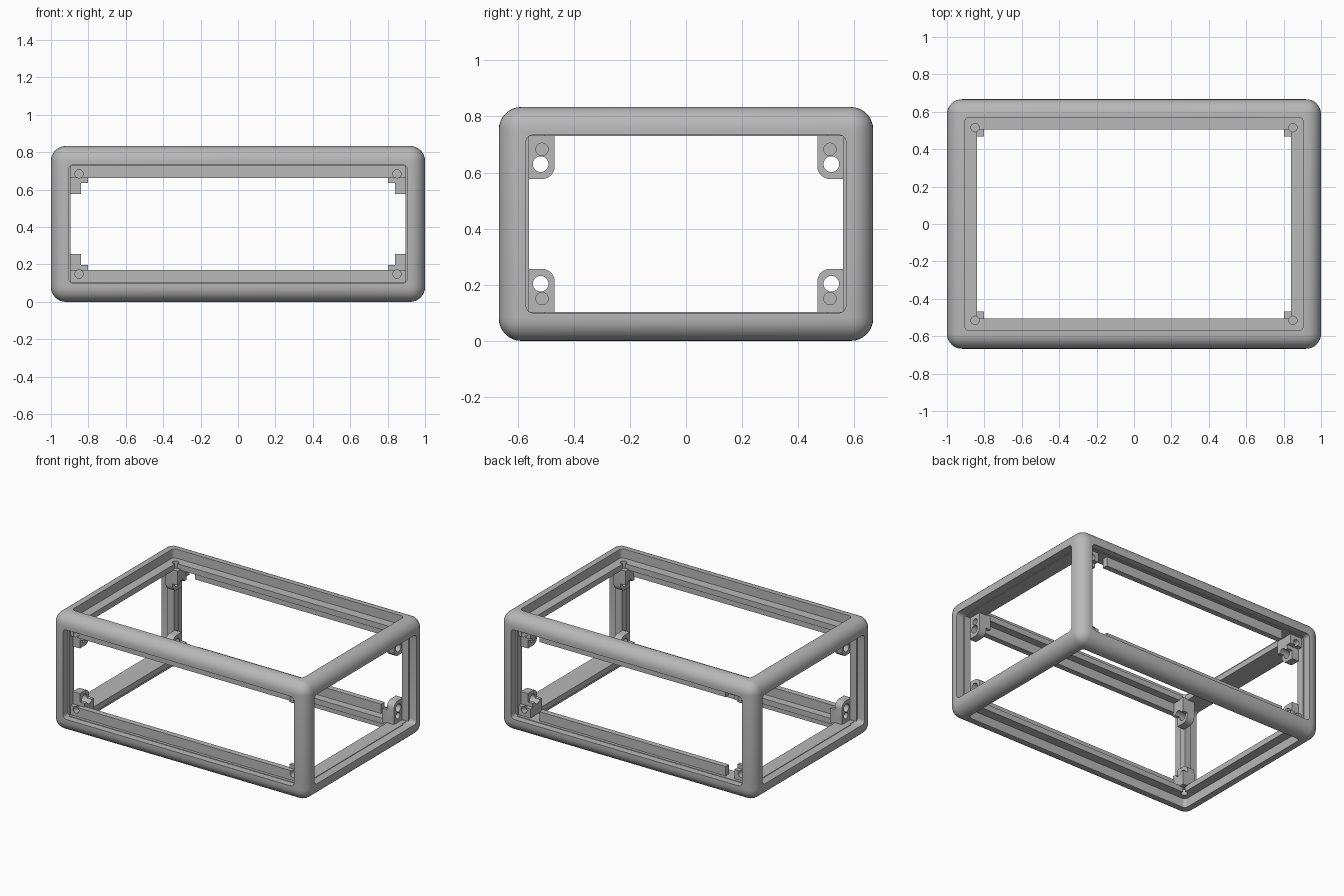
import bpy, bmesh, math
from mathutils import Matrix, Vector

cube = bpy.data.objects.get("Cube")
if cube:
    bpy.data.objects.remove(cube, do_unlink=True)

LIFT = 0.4167                      # height of the centre above the floor
HALF = (1.0, 0.667, LIFT)          # outer half sizes
OPEN = (0.905, 0.57, 0.317)        # half sizes of the openings
SIGNS = (-1, 1)

grey = bpy.data.materials.new("plain_grey")
grey.use_nodes = True
grey.diffuse_color = (0.48, 0.48, 0.48, 1)
bsdf = grey.node_tree.nodes["Principled BSDF"]
bsdf.inputs["Base Color"].default_value = grey.diffuse_color
bsdf.inputs["Roughness"].default_value = 0.6


def box(bm, lo, hi):
    """Add a box between two corners given in any order; return its vertices."""
    lo, hi = Vector(lo), Vector(hi)
    size = [abs(a - b) for a, b in zip(lo, hi)]
    mat = Matrix.Translation((lo + hi) / 2) @ Matrix.Diagonal((*size, 1))
    return bmesh.ops.create_cube(bm, size=1, matrix=mat)["verts"]


def round_edges(bm, edges, radius, segments):
    bmesh.ops.bevel(bm, geom=edges, offset=radius, segments=segments,
                    profile=0.5, affect='EDGES', clamp_overlap=True)


def along(edge, axis):
    d = edge.verts[0].co - edge.verts[1].co
    return abs(d[axis]) > 0.99 * d.length


def rod(bm, axis, centre, radius, length):
    turn = Vector((0, 0, 1)).rotation_difference(
        Vector([float(i == axis) for i in range(3)])).to_matrix().to_4x4()
    bmesh.ops.create_cone(bm, cap_ends=True, segments=24, radius1=radius,
                          radius2=radius, depth=length,
                          matrix=Matrix.Translation(centre) @ turn)


def finish(bm, name):
    mesh = bpy.data.meshes.new(name)
    bm.to_mesh(mesh)
    bm.free()
    obj = bpy.data.objects.new(name, mesh)
    obj.location.z = LIFT
    mesh.materials.append(grey)
    bpy.context.collection.objects.link(obj)
    return obj


def cut(obj, cutters):
    bpy.context.view_layer.update()
    bpy.context.view_layer.objects.active = obj
    for c in cutters:
        mod = obj.modifiers.new("cut", 'BOOLEAN')
        mod.operation, mod.solver, mod.object = 'DIFFERENCE', 'EXACT', c
        bpy.ops.object.modifier_apply(modifier=mod.name)


def smooth(obj):
    bpy.ops.object.select_all(action='DESELECT')
    obj.select_set(True)
    bpy.context.view_layer.objects.active = obj
    bpy.ops.object.shade_smooth_by_angle(angle=math.radians(35))


# Outer frame: a rounded box with an opening through each axis
bm = bmesh.new()
box(bm, [-h for h in HALF], HALF)
round_edges(bm, bm.edges[:], 0.08, 8)
frame = finish(bm, "outer_frame")

openings = []
for axis in range(3):
    bm = bmesh.new()
    half = [2 if i == axis else OPEN[i] for i in range(3)]
    box(bm, [-h for h in half], half)
    round_edges(bm, [e for e in bm.edges if along(e, axis)], 0.025, 5)
    openings.append(finish(bm, "opening_cutter"))
cut(frame, openings)
smooth(frame)

# Screw holes for every corner, blind ones plus one through hole
bm = bmesh.new()
for sx in SIGNS:
    for sy in SIGNS:
        for sz in SIGNS:
            rod(bm, 0, (sx * 0.89, sy * 0.513, sz * 0.266), 0.022, 0.07)
            rod(bm, 0, (sx * 0.85, sy * 0.518, sz * 0.213), 0.028, 0.3)
            rod(bm, 1, (sx * 0.85, sy * 0.60, sz * 0.268), 0.022, 0.09)
            rod(bm, 2, (sx * 0.85, sy * 0.515, sz * 0.35), 0.022, 0.08)
holes = finish(bm, "screw_hole_cutter")

# Long flanges that carry the front and back panels; the back ones are notched
for name, sy, spans in (("front", -1, [(-0.91, 0.91)]),
                        ("back", 1, [(-0.91, -0.80), (-0.73, 0.73), (0.80, 0.91)])):
    for level, sz in (("lower", -1), ("upper", 1)):
        bm = bmesh.new()
        for x0, x1 in spans:
            box(bm, (x0, sy * 0.56, sz * 0.247), (x1, sy * 0.60, sz * 0.34))
        cut(finish(bm, f"{name}_{level}_flange"), [holes])

# Flat ledges around the top and bottom openings
for name, sz in (("bottom", -1), ("top", 1)):
    for s in SIGNS:
        side = "left" if s > 0 else "right"
        end = "back" if s > 0 else "front"
        bm = bmesh.new()
        box(bm, (-0.93, s * 0.505, sz * 0.313), (0.93, s * 0.62, sz * 0.353))
        cut(finish(bm, f"{name}_{end}_ledge"), [holes])
        bm = bmesh.new()
        box(bm, (s * 0.84, -0.505, sz * 0.313), (s * 0.94, 0.505, sz * 0.353))
        cut(finish(bm, f"{name}_{side}_ledge"), [holes])

# Inner posts and corner screw blocks
for sx in SIGNS:
    for sy in SIGNS:
        where = ("left" if sx > 0 else "right") + ("_back" if sy > 0 else "_front")
        bm = bmesh.new()
        box(bm, (sx * 0.895, sy * 0.56, -0.33), (sx * 0.945, sy * 0.61, 0.33))
        finish(bm, f"{where}_inner_post")
        for level, sz in (("lower", -1), ("upper", 1)):
            bm = bmesh.new()
            # plate with one rounded corner
            box(bm, (sx * 0.84, sy * 0.468, sz * 0.16), (sx * 0.895, sy * 0.57, sz * 0.32))
            corner = [e for e in bm.edges if along(e, 0) and all(
                abs(v.co.y) < 0.5 and abs(v.co.z) < 0.2 for v in e.verts)]
            round_edges(bm, corner, 0.045, 6)
            block = finish(bm, f"{where}_{level}_screw_plate")
            cut(block, [holes])
            smooth(block)
            # thicker boss behind the plate
            bm = bmesh.new()
            box(bm, (sx * 0.803, sy * 0.468, sz * 0.22), (sx * 0.84, sy * 0.57, sz * 0.32))
            cut(finish(bm, f"{where}_{level}_boss"), [holes])

# Remove the cutters
for c in openings + [holes]:
    bpy.data.objects.remove(c, do_unlink=True)
